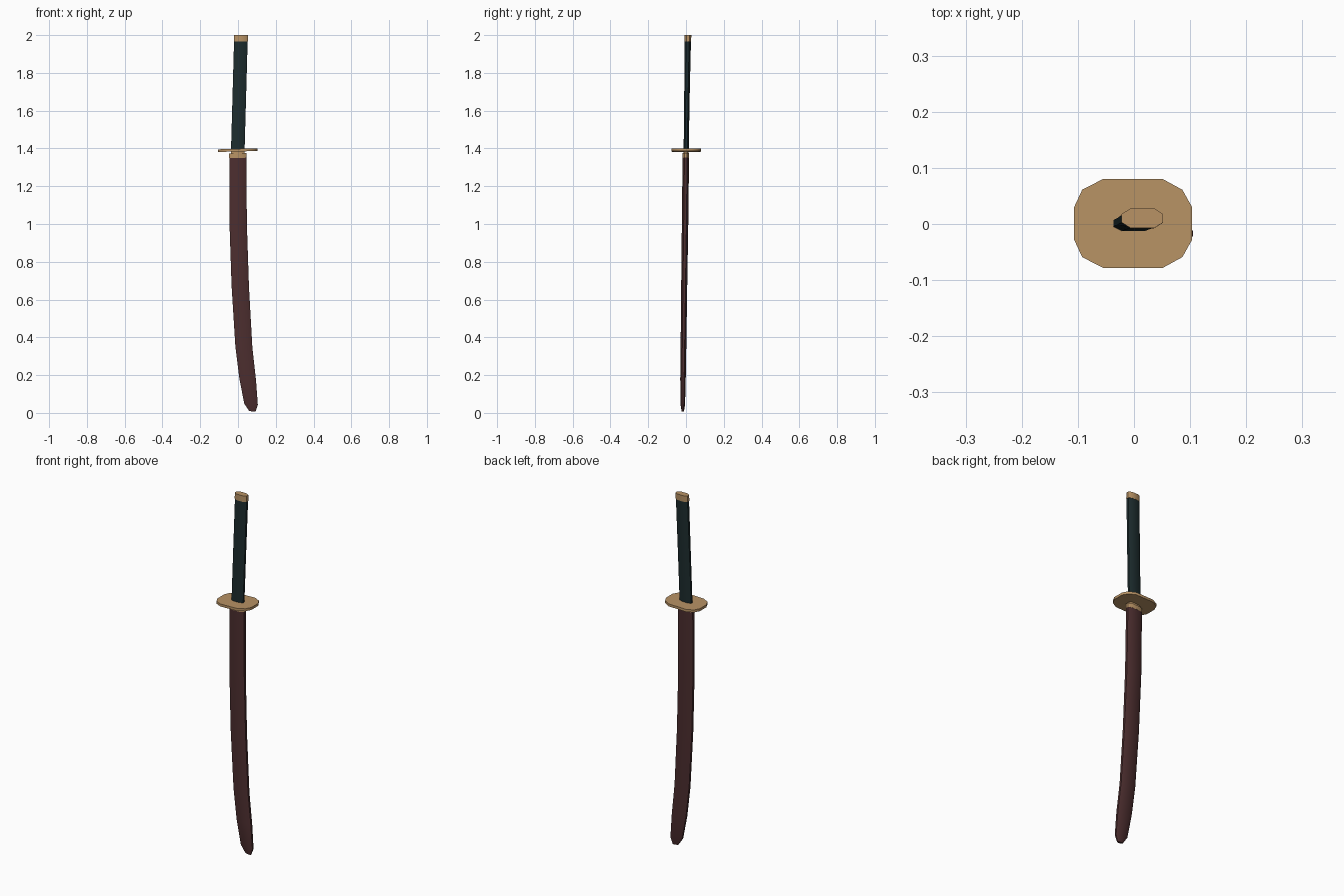
import bpy, bmesh, math

if "Cube" in bpy.data.objects:
    bpy.data.objects.remove(bpy.data.objects["Cube"])


def mat(name, rgb):
    m = bpy.data.materials.new(name)
    m.diffuse_color = (*rgb, 1)
    m.use_nodes = True
    m.node_tree.nodes["Principled BSDF"].inputs["Base Color"].default_value = m.diffuse_color
    return m


GOLD = mat("brass", (0.48, 0.29, 0.13))
RED = mat("dark red lacquer", (0.072, 0.027, 0.028))
DARK = mat("dark green wrap", (0.012, 0.025, 0.027))

OCT = [(1, .42), (.56, 1), (-.56, 1), (-1, .42), (-1, -.42), (-.56, -1), (.56, -1), (1, -.42)]
OVAL = [(1, .38), (.84, .76), (.51, 1), (-.51, 1), (-.86, .76), (-1, .36),
        (-1, -.36), (-.86, -.76), (-.51, -1), (.51, -1), (.84, -.76), (1, -.38)]


def loft(name, section, rings, material, smooth=50):
    """Skin rings given as (cx, cy, z, half_x, half_y, slope of z along x)."""
    bm = bmesh.new()
    loops = [[bm.verts.new((cx + u * hx, cy + v * hy, z + u * hx * s)) for u, v in section]
             for cx, cy, z, hx, hy, s in rings]
    n = len(section)
    for a, b in zip(loops, loops[1:]):
        for i in range(n):
            j = (i + 1) % n
            bm.faces.new((a[i], a[j], b[j], b[i]))
    bm.faces.new(loops[0])
    bm.faces.new(loops[-1])
    bmesh.ops.recalc_face_normals(bm, faces=bm.faces)
    me = bpy.data.meshes.new(name)
    bm.to_mesh(me)
    bm.free()
    ob = bpy.data.objects.new(name, me)
    bpy.context.collection.objects.link(ob)
    me.materials.append(material)
    bpy.ops.object.select_all(action='DESELECT')
    ob.select_set(True)
    bpy.context.view_layer.objects.active = ob
    bpy.ops.object.shade_smooth_by_angle(angle=math.radians(smooth))
    return ob


# curved scabbard, bending toward +x at the tip
loft("scabbard", OCT, [
    (.076, -.017, .008, .017, .006, -.1),
    (.069, -.017, .046, .036, .012, -.1),
    (.051, -.016, .18, .044, .0145, -.08),
    (.031, -.0135, .35, .045, .015, -.07),
    (.012, -.0095, .67, .046, .016, -.05),
    (.001, -.005, 1.0, .046, .017, -.01),
    (-.001, -.001, 1.352, .045, .0172, .02)], RED)

# brass mouth of the scabbard and blade collar
loft("scabbard_mouth", OCT, [
    (-.001, -.001, 1.35, .046, .018, .02),
    (-.001, -.001, 1.374, .046, .018, .02)], GOLD)
loft("blade_collar", OCT, [
    (-.001, 0, 1.37, .035, .012, .02),
    (-.001, 0, 1.39, .035, .012, .02)], GOLD)

# hand guard
loft("guard", OVAL, [
    (-.002, .001, 1.384, .105, .079, .025),
    (-.002, .001, 1.398, .105, .079, .025)], GOLD, 40)

# wrapped handle and brass end cap
loft("handle", OCT, [
    (-.001, .001, 1.394, .036, .0135, .02),
    (.007, .005, 1.68, .036, .0145, .02),
    (.015, .0098, 1.967, .036, .0165, .02)], DARK)
loft("end_cap", OCT, [
    (.015, .0098, 1.966, .037, .0175, .0),
    (.015, .0103, 2.0, .037, .0178, .0)], GOLD)
